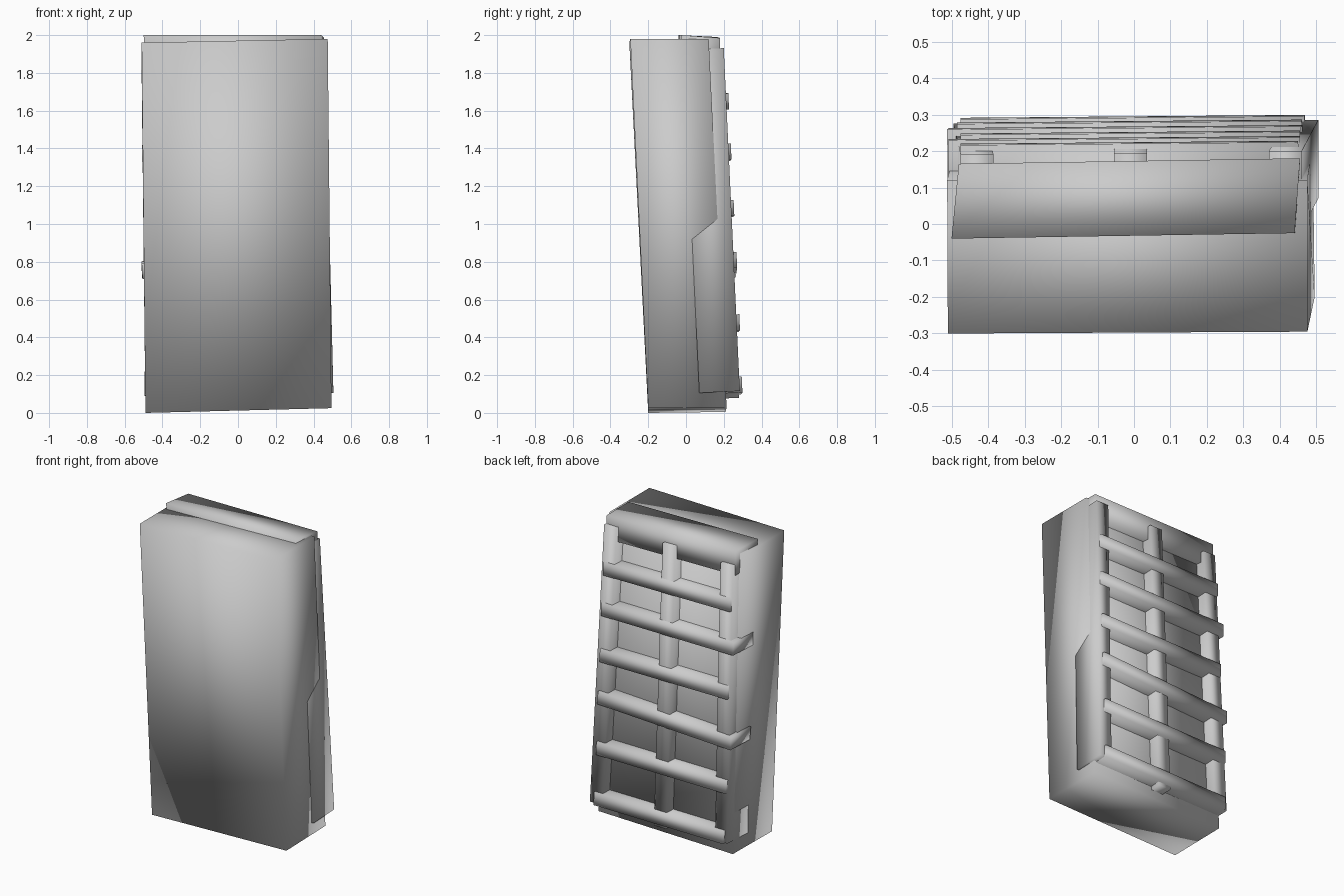
import bpy
from mathutils import Vector

FACES = [(0, 1, 3, 2), (4, 6, 7, 5), (0, 4, 5, 1), (2, 3, 7, 6), (0, 2, 6, 4), (1, 5, 7, 3)]


def block(name, corners):
    # corners ordered with the third axis changing fastest
    mesh = bpy.data.meshes.new(name)
    mesh.from_pydata(corners, [], FACES)
    mesh.update()
    obj = bpy.data.objects.new(name, mesh)
    bpy.context.collection.objects.link(obj)
    # make normals consistent and outward
    import bmesh
    bm = bmesh.new()
    bm.from_mesh(mesh)
    bmesh.ops.recalc_face_normals(bm, faces=bm.faces)
    bm.to_mesh(mesh)
    bm.free()
    for p in mesh.polygons:
        p.use_smooth = True
    return obj


def beam(name, a, b, width, depth):
    # board from a to b, the points lying on the middle of its rear face
    a, b = Vector(a), Vector(b)
    along = (b - a).normalized()
    back = Vector((0, 1, 0.045))
    back = (back - along * back.dot(along)).normalized()
    side = along.cross(back) * width / 2
    block(name, [p + s * side - d * back
                 for p in (a, b) for d in (depth, 0) for s in (-1, 1)])


# leaning, slightly skewed slab
block("slab", [(-0.49, -0.20, 0.0), (-0.51, -0.30, 1.96),
               (-0.49, 0.21, 0.005), (-0.512, 0.12, 1.96),
               (0.495, -0.20, 0.025), (0.475, -0.295, 1.98),
               (0.49, 0.215, 0.03), (0.475, 0.12, 1.98)])

# thick cap board along the top
block("top_board", [(-0.485, -0.035, 1.85), (-0.50, -0.04, 2.0),
                    (-0.48, 0.165, 1.83), (-0.48, 0.165, 1.99),
                    (0.445, -0.025, 1.84), (0.44, -0.025, 2.0),
                    (0.455, 0.18, 1.83), (0.455, 0.18, 1.985)])

# upright posts
for name, top, bottom in [
        ("left_post", (-0.43, 0.19, 1.90), (-0.45, 0.275, 0.10)),
        ("centre_post", (-0.01, 0.195, 1.92), (-0.005, 0.28, 0.08)),
        ("right_post", (0.415, 0.20, 1.93), (0.46, 0.285, 0.115))]:
    beam(name, top, bottom, 0.09, 0.215)

# cross bars: left x, left z, right x, right z, rear y
bars = [(-0.475, 1.65, 0.45, 1.65, 0.222), (-0.508, 1.375, 0.455, 1.385, 0.235),
        (-0.475, 1.08, 0.455, 1.085, 0.25), (-0.51, 0.76, 0.46, 0.81, 0.265),
        (-0.485, 0.47, 0.46, 0.48, 0.28), (-0.475, 0.14, 0.468, 0.15, 0.293)]
for i, (x0, z0, x1, z1, y) in enumerate(bars):
    beam(f"cross_bar_{i + 1}", (x0, y - 0.004, z0), (x1, y + 0.004, z1), 0.085, 0.21)
